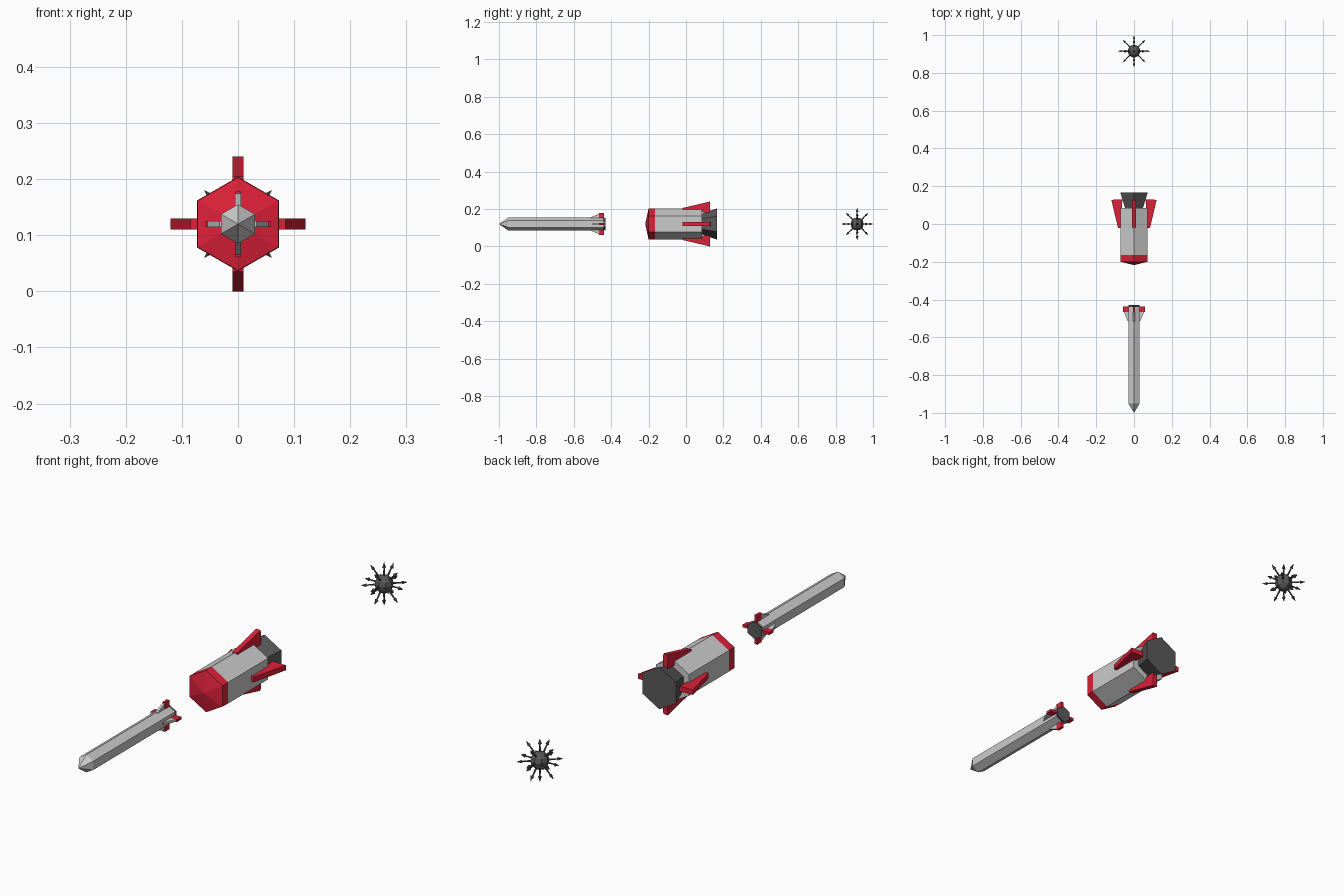
import bpy, bmesh, math
from mathutils import Vector, Matrix
from itertools import product

if "Cube" in bpy.data.objects:
    bpy.data.objects.remove(bpy.data.objects["Cube"])

ZC = 0.12  # height of the common axis


def material(name, rgb):
    m = bpy.data.materials.new(name)
    m.diffuse_color = (*rgb, 1)
    m.use_nodes = True
    m.node_tree.nodes["Principled BSDF"].inputs["Base Color"].default_value = m.diffuse_color
    return m


RED = material("red", (0.72, 0.015, 0.04))
DARK = material("dark_grey", (0.1, 0.1, 0.1))
GREY = None


def finish(name, bm, mat):
    bmesh.ops.recalc_face_normals(bm, faces=bm.faces)
    me = bpy.data.meshes.new(name)
    bm.to_mesh(me)
    bm.free()
    ob = bpy.data.objects.new(name, me)
    bpy.context.collection.objects.link(ob)
    if mat:
        me.materials.append(mat)
    return ob


def hex_loft(name, rings, mat, sides=6):
    """Six-sided hull along y through (y, radius) rings; radius 0 is a tip."""
    bm = bmesh.new()
    prev = None
    for y, r in rings:
        if r == 0:
            ring = [bm.verts.new((0, y, ZC))] * sides
        else:
            ring = [bm.verts.new((r * math.sin(2 * math.pi * i / sides), y,
                                  ZC + r * math.cos(2 * math.pi * i / sides)))
                    for i in range(sides)]
        if prev:
            for i in range(sides):
                j = (i + 1) % sides
                quad = [prev[i], prev[j], ring[j], ring[i]]
                bm.faces.new(list(dict.fromkeys(quad)))
        elif r:
            bm.faces.new(ring)
        prev = ring
    if rings[-1][1]:
        bm.faces.new(prev)
    return finish(name, bm, mat)


def four_fins(name, profile, thick, mat):
    """Plate with a (y, radius) outline, repeated every 90 degrees."""
    bm = bmesh.new()
    for k in range(4):
        rot = Matrix.Rotation(k * math.pi / 2, 3, 'Y')
        sides = [[bm.verts.new(rot @ Vector((s * thick / 2, y, r)) + Vector((0, 0, ZC)))
                  for y, r in profile] for s in (-1, 1)]
        a, b = sides
        bm.faces.new(a)
        bm.faces.new(b[::-1])
        n = len(a)
        for i in range(n):
            j = (i + 1) % n
            bm.faces.new((a[i], a[j], b[j], b[i]))
    return finish(name, bm, mat)


# Bomb: hull, red nose, flared tail and fins
hex_loft("bomb_body", [(-0.165, 0.084), (0.085, 0.084)], GREY)
hex_loft("bomb_nose", [(-0.218, 0), (-0.2, 0.083), (-0.165, 0.084)], RED)
hex_loft("bomb_tail", [(0.085, 0.055), (0.167, 0.084)], DARK)
four_fins("bomb_fins", [(-0.02, 0.065), (-0.02, 0.085), (0.128, 0.12), (0.13, 0.062)],
          0.02, RED)

# Missile: hull, tip, tail and two-tone fins
hex_loft("missile_body", [(-1.0, 0), (-0.95, 0.035), (-0.44, 0.035)], GREY)
hex_loft("missile_tail", [(-0.44, 0.03), (-0.43, 0.035)], DARK)
four_fins("missile_fin_roots", [(-0.515, 0.025), (-0.515, 0.033), (-0.466, 0.054),
                                (-0.466, 0.025)], 0.01, GREY)
four_fins("missile_fin_tips", [(-0.466, 0.025), (-0.466, 0.058), (-0.438, 0.058),
                               (-0.438, 0.025)], 0.011, RED)

# Naval mine: faceted ball
MC = Vector((0, 0.915, ZC))
bm = bmesh.new()
bmesh.ops.create_uvsphere(bm, u_segments=8, v_segments=6, radius=0.035,
                          matrix=Matrix.Translation(MC))
finish("mine_ball", bm, DARK)

# Mine spikes: along the axes and the diagonals between them
bm = bmesh.new()
for d in product((-1, 0, 1), repeat=3):
    v = Vector(d)
    if 0 < v.length < 1.5:
        v.normalize()
        turn = v.to_track_quat('Z', 'Y').to_matrix().to_4x4()
        for r1, r2, lo, hi in ((0.004, 0.0025, 0.028, 0.068), (0.007, 0, 0.065, 0.086)):
            bmesh.ops.create_cone(bm, cap_ends=True, segments=6, radius1=r1, radius2=r2,
                                  depth=hi - lo,
                                  matrix=Matrix.Translation(MC + v * (lo + hi) / 2) @ turn)
finish("mine_spikes", bm, DARK)
